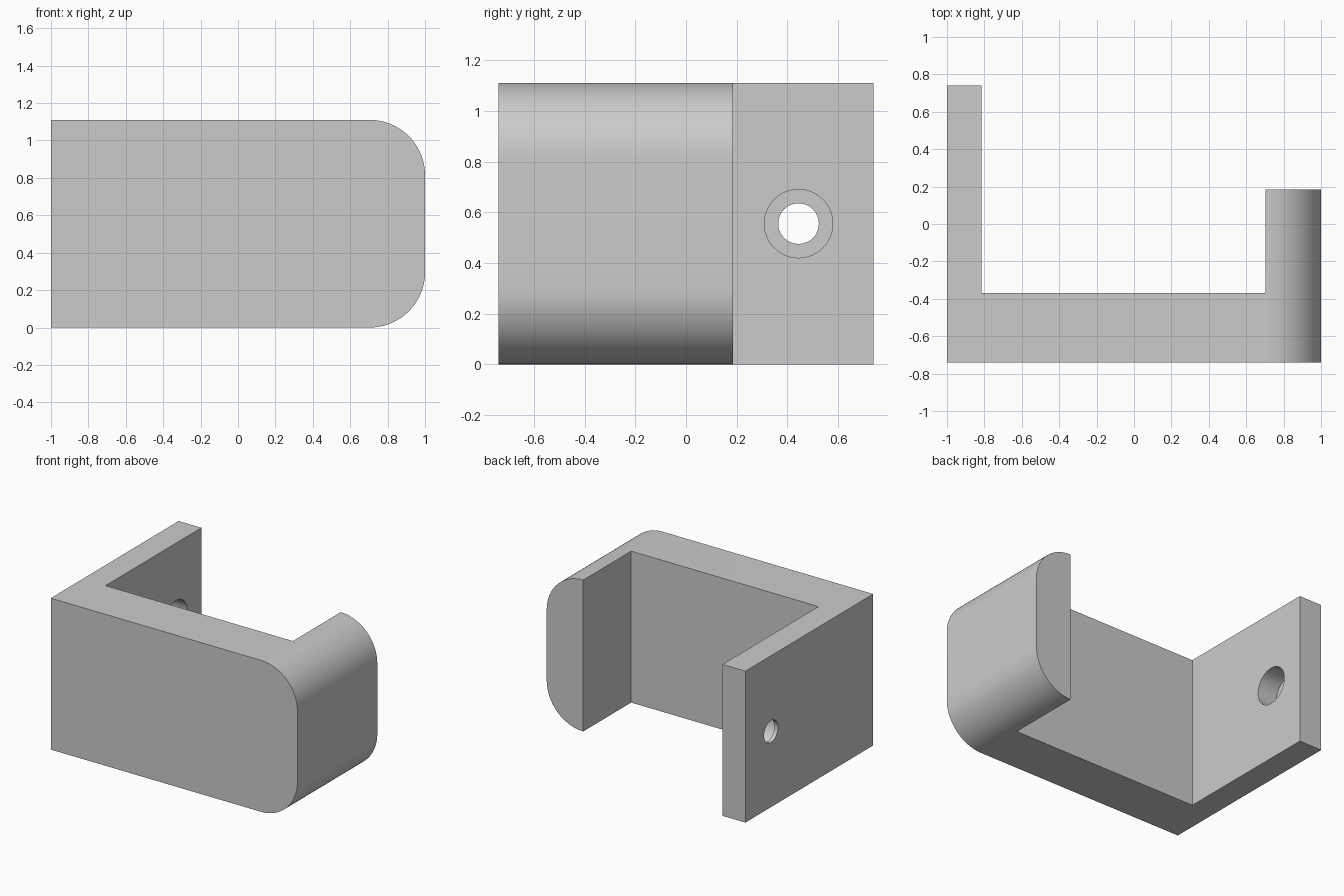
import bpy, bmesh
from math import radians, sin, cos, pi

cube = bpy.data.objects.get("Cube")
if cube:
    bpy.data.objects.remove(cube, do_unlink=True)

HEIGHT = 1.11
DEPTH = 0.74          # half of the depth
RADIUS = 0.296        # rounded end
HOLE_Y, HOLE_Z = 0.444, HEIGHT / 2

grey = bpy.data.materials.new("plain grey")
grey.use_nodes = True
colour = (0.6, 0.6, 0.6, 1)
grey.diffuse_color = colour
grey.node_tree.nodes["Principled BSDF"].inputs["Base Color"].default_value = colour


def finish(name, bm):
    bmesh.ops.recalc_face_normals(bm, faces=bm.faces)
    mesh = bpy.data.meshes.new(name)
    bm.to_mesh(mesh)
    bm.free()
    obj = bpy.data.objects.new(name, mesh)
    mesh.materials.append(grey)
    bpy.context.collection.objects.link(obj)
    return obj


def prism(name, points, to_3d, start, end):
    """Extrude a closed 2D outline between two depths."""
    bm = bmesh.new()
    face = bm.faces.new([bm.verts.new(to_3d(u, v, start)) for u, v in points])
    moved = bmesh.ops.extrude_face_region(bm, geom=[face])["geom"]
    shift = [b - a for a, b in zip(to_3d(0, 0, start), to_3d(0, 0, end))]
    bmesh.ops.translate(bm, vec=shift,
                        verts=[g for g in moved if isinstance(g, bmesh.types.BMVert)])
    return finish(name, bm)


def arc(cx, cy, r, a0, a1, steps):
    return [(cx + r * cos(a0 + (a1 - a0) * i / steps),
             cy + r * sin(a0 + (a1 - a0) * i / steps)) for i in range(steps + 1)]


def cut(target, cutter):
    cutter.hide_render = True
    mod = target.modifiers.new("cut", "BOOLEAN")
    mod.operation = "DIFFERENCE"
    mod.solver = "EXACT"
    mod.object = cutter
    bpy.context.view_layer.objects.active = target
    bpy.ops.object.modifier_apply(modifier=mod.name)
    bpy.data.objects.remove(cutter, do_unlink=True)


# Body: rounded front outline extruded along the depth
outline = [(-1, HEIGHT), (-1, 0)]
outline += arc(1 - RADIUS, RADIUS, RADIUS, -pi / 2, 0, 24)
outline += arc(1 - RADIUS, HEIGHT - RADIUS, RADIUS, 0, pi / 2, 24)
bracket = prism("bracket", outline, lambda u, v, d: (u, d, v), -DEPTH, DEPTH)

# Space between the long arm and the short hooked arm
pocket = [(-0.815, -0.37), (1 - RADIUS, -0.37), (1 - RADIUS, 0.185),
          (1.2, 0.185), (1.2, 1), (-0.815, 1)]
cut(bracket, prism("pocket_cutter", pocket, lambda u, v, d: (u, v, d), -0.2, HEIGHT + 0.2))

# Screw hole with a deep counterbore on the inner face of the long arm
for name, r, start, end in (("screw_hole_cutter", 0.08, -1.2, -0.7),
                            ("counterbore_cutter", 0.135, -0.972, -0.7)):
    circle = arc(HOLE_Y, HOLE_Z, r, 0, 2 * pi, 48)[:-1]
    cut(bracket, prism(name, circle, lambda u, v, d: (d, u, v), start, end))

bpy.ops.object.select_all(action="DESELECT")
bracket.select_set(True)
bpy.context.view_layer.objects.active = bracket
bpy.ops.object.shade_smooth_by_angle(angle=radians(30))
